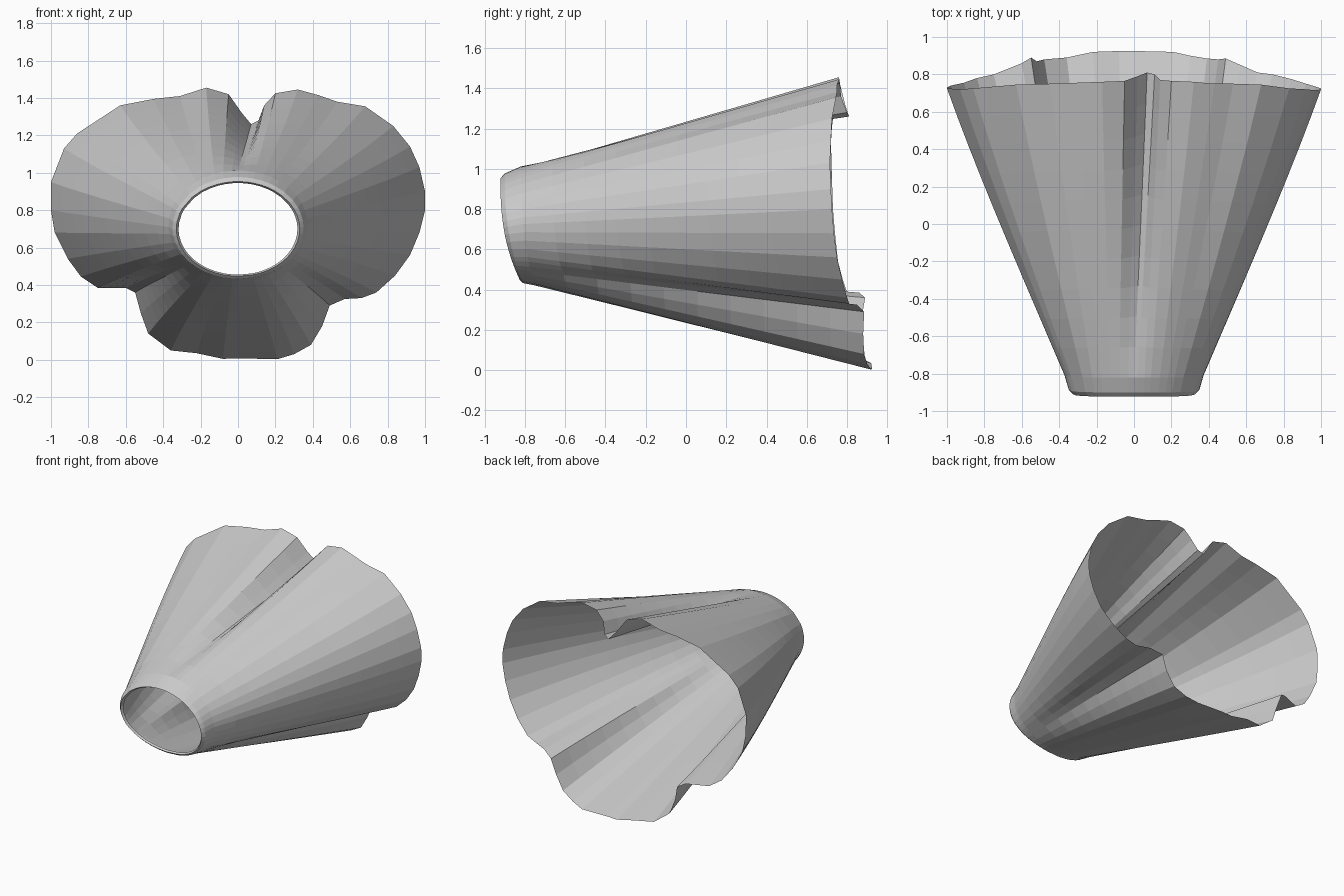
import bpy, bmesh
from math import sin, cos, pi
from mathutils import Vector

if "Cube" in bpy.data.objects:
    bpy.data.objects.remove(bpy.data.objects["Cube"])

# Flared hem outline (x, z, y), clockwise from the top notch
HEM = [
    (.07, 1.26, .81), (.11, 1.28, .80), (.14, 1.36, .77), (.20, 1.425, .765),
    (.32, 1.445, .76), (.43, 1.415, .75), (.53, 1.38, .75), (.68, 1.355, .745),
    (.83, 1.25, .725), (.92, 1.14, .72), (.97, 1.03, .715), (1.0, .90, .72),
    (1.0, .80, .725), (.97, .68, .735), (.92, .56, .75), (.84, .45, .775),
    (.74, .36, .80), (.66, .33, .81), (.57, .325, .85), (.49, .29, .885),
    (.45, .18, .88), (.39, .08, .885), (.30, .03, .90), (.21, .003, .92),
    (.0, .008, .925), (-.08, .005, .925), (-.22, .035, .92), (-.36, .05, .89),
    (-.48, .14, .88), (-.52, .25, .87), (-.55, .36, .89), (-.60, .385, .86),
    (-.75, .385, .80), (-.84, .445, .78), (-.91, .54, .755), (-.98, .68, .74),
    (-1.0, .80, .73), (-1.0, .95, .725), (-.93, 1.13, .72), (-.86, 1.21, .725),
    (-.63, 1.36, .745), (-.45, 1.395, .75), (-.31, 1.41, .755),
    (-.17, 1.455, .76), (-.05, 1.42, .765), (.02, 1.32, .79)]
BOTTOM = 24  # index of the hem point at the bottom centre

hem = [Vector((x, y, z)) for x, z, y in HEM]
n = len(hem)

# Distance along the hem decides the matching angle on the waist opening
dist = [0.0]
for i in range(n):
    dist.append(dist[-1] + (hem[(i + 1) % n] - hem[i]).length)


def waist_angle(i):
    if i <= BOTTOM:
        return pi * dist[i] / dist[BOTTOM]
    return pi + pi * (dist[i] - dist[BOTTOM]) / (dist[n] - dist[BOTTOM])


def oval(rx, rz, cz, y_top, y_bottom):
    """Tilted oval ring, bending back towards its lower edge."""
    ring = []
    for i in range(n):
        a = waist_angle(i)
        t = (1 - cos(a)) / 2
        y = y_top + (y_bottom - y_top) * t ** 2.5
        ring.append(Vector((rx * sin(a), y, cz + rz * cos(a))))
    return ring


# Rounded waist opening, then straight pleats to the hem
rings = [oval(.318, .245, .70, -.905, -.81),
         oval(.33, .253, .70, -.922, -.825),
         oval(.35, .272, .705, -.90, -.81)]
collar = oval(.372, .295, .717, -.82, -.755)
ROWS = 10
for r in range(ROWS + 1):
    t = r / ROWS
    ring = []
    for c, h in zip(collar, hem):
        p = c.lerp(h, t)
        p.x *= 1 + .08 * t * (1 - t)  # slight belly at the sides
        ring.append(p)
    rings.append(ring)

bm = bmesh.new()
rows = [[bm.verts.new(p) for p in ring] for ring in rings]
for a, b in zip(rows, rows[1:]):
    for i in range(n):
        j = (i + 1) % n
        bm.faces.new((a[i], b[i], b[j], a[j]))
bm.normal_update()
# Make the outside of the cloth face outwards
side = max(bm.faces, key=lambda f: f.calc_center_median().x)
if side.normal.x < 0:
    bmesh.ops.reverse_faces(bm, faces=bm.faces[:])

mesh = bpy.data.meshes.new("pleated_skirt")
bm.to_mesh(mesh)
bm.free()
skirt = bpy.data.objects.new("pleated_skirt", mesh)
bpy.context.collection.objects.link(skirt)
